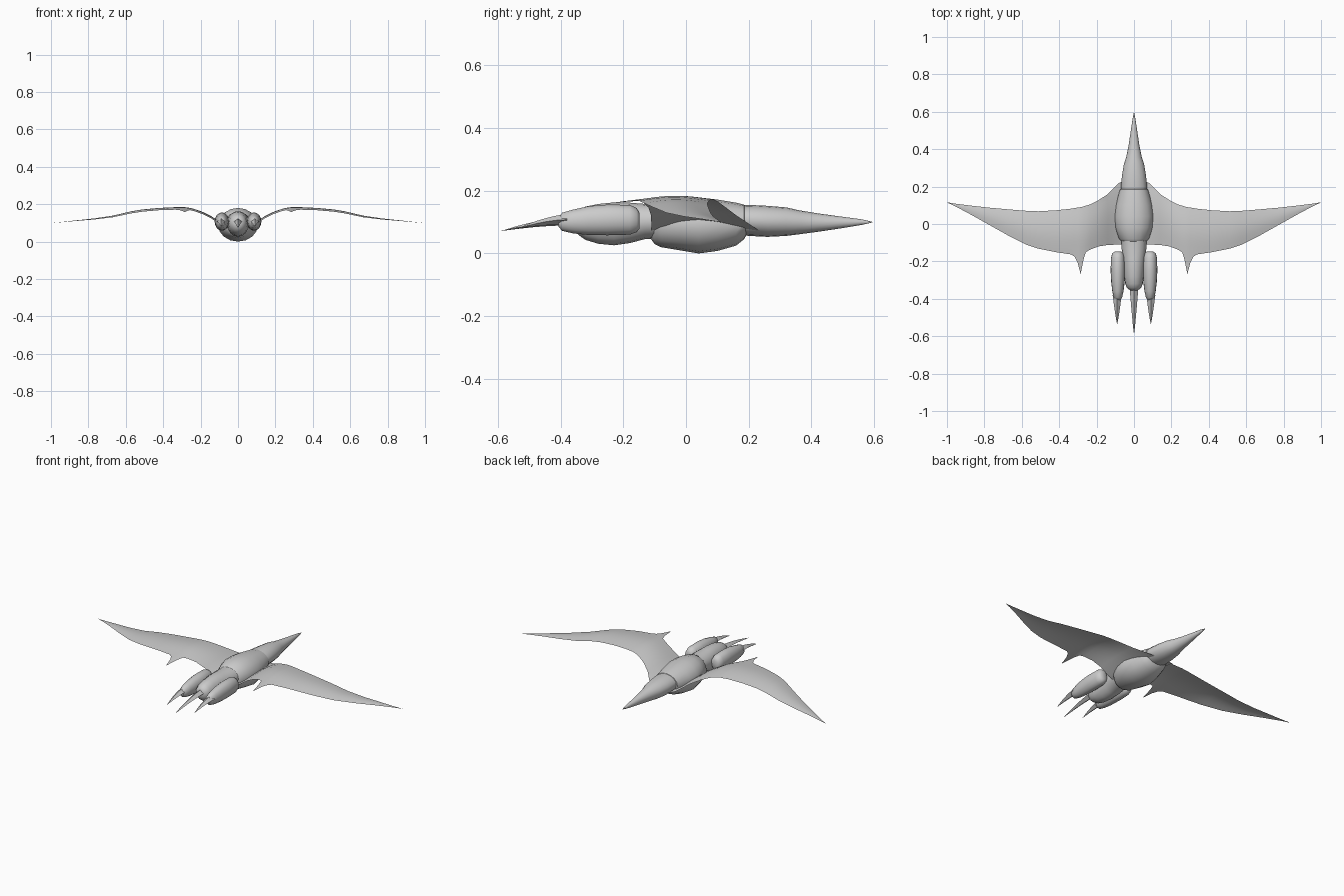
import bpy, bmesh, math


def finish(name, bm, angle=40):
    bmesh.ops.recalc_face_normals(bm, faces=bm.faces)
    me = bpy.data.meshes.new(name)
    bm.to_mesh(me)
    bm.free()
    ob = bpy.data.objects.new(name, me)
    bpy.context.collection.objects.link(ob)
    bpy.ops.object.select_all(action='DESELECT')
    ob.select_set(True)
    bpy.context.view_layer.objects.active = ob
    bpy.ops.object.shade_smooth_by_angle(angle=math.radians(angle))
    return ob


def loft(name, stations, cx=0.0, sides=16, angle=40):
    """Skin rings along y; station = (y, half width, z top, z bottom)."""
    bm = bmesh.new()
    rings = []
    for y, rx, zt, zb in stations:
        cz, rz = (zt + zb) / 2, (zt - zb) / 2
        rings.append([bm.verts.new((cx + rx * math.cos(2 * math.pi * i / sides), y,
                                    cz + rz * math.sin(2 * math.pi * i / sides)))
                      for i in range(sides)])
    for a, b in zip(rings, rings[1:]):
        for i in range(sides):
            j = (i + 1) % sides
            bm.faces.new((a[i], a[j], b[j], b[i]))
    bm.faces.new(rings[0])
    bm.faces.new(rings[-1])
    return finish(name, bm, angle)


# Torso with deep belly
loft("torso", [(-.115, .035, .13, .05), (-.10, .06, .155, .03), (-.08, .08, .167, .02),
               (-.02, .10, .18, .01), (.04, .107, .179, 0), (.10, .098, .172, .008),
               (.16, .082, .162, .025), (.185, .074, .156, .045), (.197, .05, .14, .065)])

# Head tapering to a beak
loft("head", [(.17, .066, .153, .06), (.20, .07, .155, .056), (.26, .064, .152, .053),
              (.32, .054, .147, .056), (.36, .041, .138, .061), (.42, .029, .128, .069),
              (.50, .017, .117, .081), (.56, .008, .109, .091), (.595, .001, .101, .099)])

# Rear body
loft("abdomen", [(-.06, .068, .16, .05), (-.13, .066, .158, .046), (-.18, .062, .162, .033),
                 (-.23, .058, .163, .026), (-.28, .053, .158, .031), (-.32, .047, .15, .043),
                 (-.342, .038, .138, .058), (-.355, .02, .12, .08)])


# Curved four-sided spikes
def spike(name, cx, y0, y1, z0, z1):
    st = []
    for i in range(6):
        t = i / 5
        z = z0 + (z1 - z0) * t ** 1.7
        r = (1 - t) ** 0.85 + .01
        st.append((y0 + (y1 - y0) * t, .024 * r, z + .018 * r, z - .018 * r))
    loft(name, st, cx, 4, 30)


spike("tail_spike", 0, -.33, -.59, .107, .072)

# Legs with claws
for side, s in (("left", -1), ("right", 1)):
    loft(side + "_leg", [(-.148, .018, .128, .08), (-.157, .03, .145, .068),
                         (-.18, .037, .155, .06), (-.25, .039, .156, .058),
                         (-.31, .036, .151, .059), (-.36, .03, .14, .064),
                         (-.395, .022, .13, .072), (-.407, .012, .115, .085)], s * .086)
    spike(side + "_claw", s * .09, -.38, -.537, .108, .08)

# Wing sheets: station = (x, leading y, trailing y, z)
WING = [(.05, .235, -.11, .078), (.085, .217, -.11, .09), (.14, .16, -.112, .128),
        (.19, .127, -.12, .153), (.235, .105, -.137, .169), (.257, .098, -.15, .174),
        (.27, .094, -.19, .176), (.285, .09, -.268, .178), (.302, .088, -.205, .178),
        (.318, .085, -.175, .178), (.335, .082, -.163, .178), (.42, .073, -.15, .174),
        (.51, .068, -.132, .166), (.57, .07, -.113, .157), (.67, .078, -.063, .136),
        (.77, .087, -.007, .124), (.87, .098, .049, .116), (.95, .108, .092, .109),
        (1.0, .116, .115, .105)]
# Chord fractions with camber across the sheet
N = 8
for side, s in (("left", -1), ("right", 1)):
    bm = bmesh.new()
    cols = []
    for x, lead, trail, z in WING:
        # keep inner rows even, only the last row stretches into the wing spur
        base = max(trail, -.15)
        col = []
        for i in range(N + 1):
            t = i / N
            y = trail if i == N else lead + (base - lead) * t
            camber = .012 * math.sin(math.pi * t) * min(1, (lead - trail) / .2)
            drop = .12 * max(0, base - trail) if i == N else 0
            col.append(bm.verts.new((s * x, y, z + camber - .006 - drop)))
        cols.append(col)
    for a, b in zip(cols, cols[1:]):
        for i in range(N):
            bm.faces.new((a[i], a[i + 1], b[i + 1], b[i]))
    wing = finish(side + "_wing", bm, 60)
    # sheets face upward
    if sum(p.normal.z for p in wing.data.polygons) < 0:
        wing.data.flip_normals()
